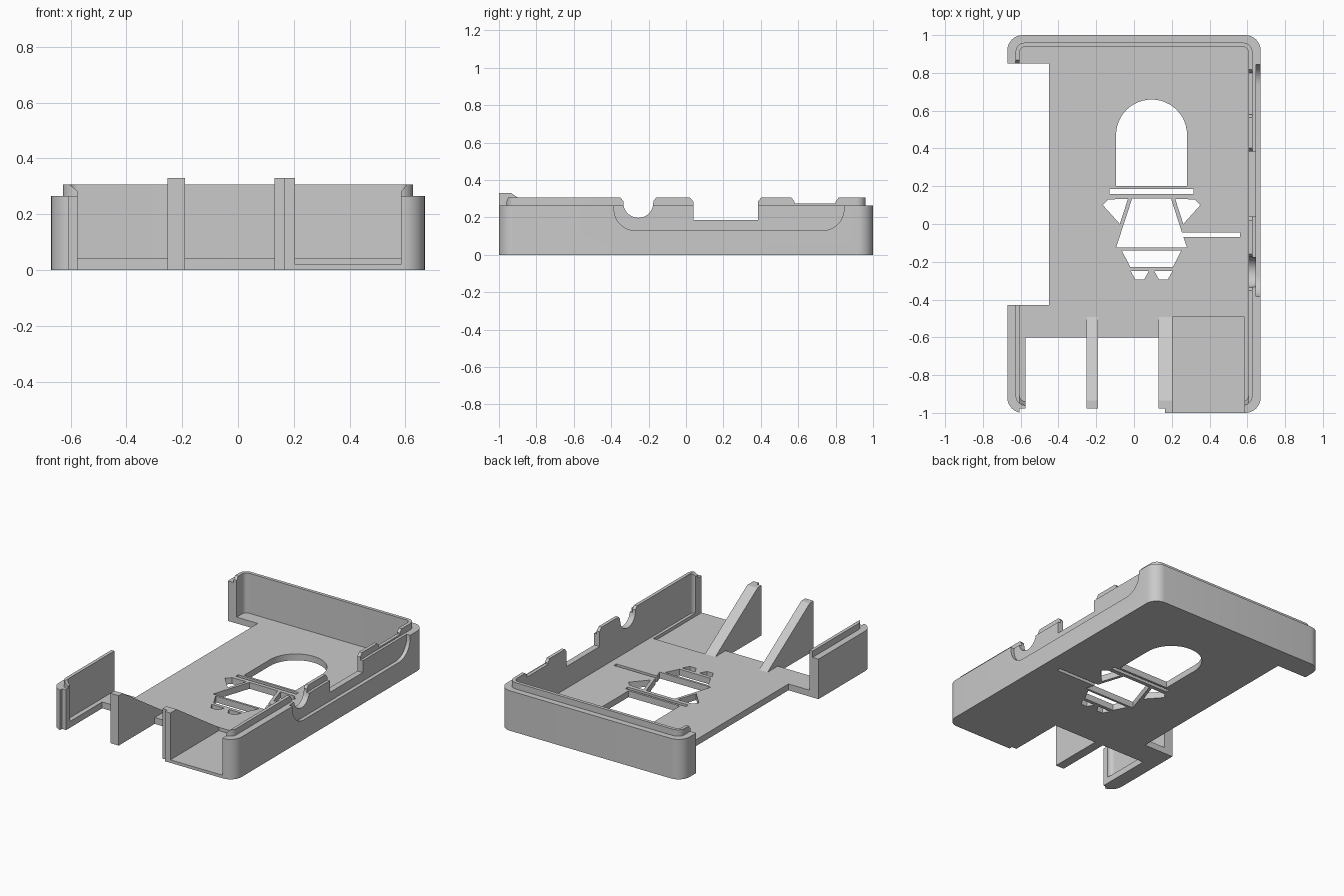
import bpy
import bmesh
from math import cos, sin, pi

if "Cube" in bpy.data.objects:
    bpy.data.objects.remove(bpy.data.objects["Cube"])

grey = bpy.data.materials.new("plain_grey")
grey.use_nodes = True
colour = (0.59, 0.59, 0.59, 1)
grey.diffuse_color = colour
grey.node_tree.nodes["Principled BSDF"].inputs["Base Color"].default_value = colour


def arc(cx, cy, r, start, end, steps=8):
    """Points along an arc, angles in quarter turns."""
    angles = [(start + (end - start) * i / steps) * pi / 2 for i in range(steps + 1)]
    return [(cx + r * cos(a), cy + r * sin(a)) for a in angles]


def rounded(hx, hy, r):
    corners = [(1, 1), (-1, 1), (-1, -1), (1, -1)]
    pts = []
    for q, (sx, sy) in enumerate(corners):
        pts += arc(sx * (hx - r), sy * (hy - r), r, q, q + 1)
    return pts


def rect(a0, a1, b0, b1):
    return [(a0, b0), (a1, b0), (a1, b1), (a0, b1)]


def prism(name, pts, lo, hi, axis="z"):
    """Extrude a flat outline along one axis; its points use the other two."""
    k = "xyz".index(axis)

    def place(a, b, depth):
        co = [a, b]
        co.insert(k, depth)
        return co

    bm = bmesh.new()
    face = bm.faces.new([bm.verts.new(place(a, b, lo)) for a, b in pts])
    new = bmesh.ops.extrude_face_region(bm, geom=[face])["geom"]
    moved = [v for v in new if isinstance(v, bmesh.types.BMVert)]
    bmesh.ops.translate(bm, verts=moved, vec=place(0, 0, hi - lo))
    bmesh.ops.recalc_face_normals(bm, faces=bm.faces)
    mesh = bpy.data.meshes.new(name)
    bm.to_mesh(mesh)
    bm.free()
    mesh.materials.append(grey)
    ob = bpy.data.objects.new(name, mesh)
    bpy.context.collection.objects.link(ob)
    return ob


def combine(body, tool, operation="DIFFERENCE"):
    mod = body.modifiers.new("combine", "BOOLEAN")
    mod.operation, mod.solver, mod.object = operation, "EXACT", tool
    graph = bpy.context.evaluated_depsgraph_get()
    mesh = bpy.data.meshes.new_from_object(body.evaluated_get(graph))
    body.modifiers.clear()
    body.data = mesh
    bpy.data.objects.remove(tool)


def cut(pts, lo, hi, axis="z"):
    combine(tray, prism("cutter", pts, lo, hi, axis))


# Tray with raised inner lip, hollowed out
FLOOR = 0.042
tray = prism("case_tray", rounded(0.67, 1.0, 0.08), 0, 0.265)
combine(tray, prism("lip", rounded(0.627, 0.96, 0.05), 0.01, 0.307), "UNION")
cut(rounded(0.605, 0.938, 0.03), FLOOR, 0.5)

# Open front between short corner returns with sloped tops
cut([(-0.575, FLOOR), (0.585, FLOOR), (0.585, 0.283), (0.607, 0.307), (0.607, 0.4),
     (-0.605, 0.4), (-0.605, 0.307), (-0.575, 0.283)], -1.1, -0.85, "y")

# Side gap, front opening and the shallow bay
cut(rect(-0.8, -0.45, -0.43, 0.85), -0.1, 0.5)
cut(rect(-0.575, 0.165, -1.1, -0.6), -0.1, 0.5)
cut(rect(-0.605, -0.5, -1.1, -0.977), -0.1, 0.5)
cut(rect(0.205, 0.585, -1.1, -0.493), 0.02, 0.5)

# Sloped end of the lip beside the gap
cut([(0.83, 0.285), (0.85, 0.285), (0.885, 0.33), (0.83, 0.33)], -0.8, -0.5, "x")

# Recess on the outside of the left wall
recess = [(-0.385, 0.4)] + arc(-0.27, 0.245, 0.115, 2, 3) + arc(0.73, 0.245, 0.115, 3, 4) + [(0.845, 0.4)]
cut(recess, 0.645, 0.8, "x")

# Connector notches through the left wall
cut([(-0.385, 0.35), (-0.335, 0.287)] + arc(-0.255, 0.278, 0.08, 2, 4, 16)
    + [(-0.175, 0.287), (-0.125, 0.35)], 0.55, 0.8, "x")
cut([(0.04, 0.187), (0.385, 0.187), (0.385, 0.285), (0.435, 0.35),
     (-0.02, 0.35), (0.04, 0.285)], 0.55, 0.8, "x")
cut([(0.58, 0.275), (0.80, 0.275), (0.80, 0.285), (0.85, 0.35),
     (0.53, 0.35), (0.58, 0.285)], 0.55, 0.8, "x")

# Arched window and narrow slot in the floor
MID = 0.093
cut(arc(MID, 0.471, 0.188, 0, 2, 24) + [(MID - 0.188, 0.2), (MID + 0.188, 0.2)], -0.1, 0.1)
cut(rect(MID - 0.222, MID + 0.222, 0.16, 0.185), -0.1, 0.1)

# Central vent with its long side slit, and the jaw vent below it
cut([(-0.01, 0.135), (0.196, 0.135), (0.254, -0.045), (0.56, -0.045), (0.56, -0.07),
     (0.262, -0.07), (0.281, -0.125), (-0.095, -0.125)], -0.1, 0.1)
cut([(-0.065, -0.14), (0.251, -0.14), (0.206, -0.227), (-0.02, -0.227)], -0.1, 0.1)

# Mirrored side vents and small lower vents
for s in (-1, 1):
    for shape in ([(0.258, 0.1), (0.228, 0.13), (0.125, 0.133), (0.168, 0.0)],
                  [(0.015, -0.25), (0.11, -0.25), (0.085, -0.295), (0.04, -0.295)]):
        cut([(MID + s * x, y) for x, y in shape], -0.1, 0.1)

# Sloping support ribs at the front
for x0, x1, front in ((-0.252, -0.19, -0.977), (0.13, 0.165, -0.977), (0.165, 0.205, -1.0)):
    profile = [(front, 0), (-0.58, 0), (-0.493, FLOOR), (-0.935, 0.33), (front, 0.33)]
    combine(tray, prism("rib", profile, x0, x1, "x"), "UNION")

# Smooth the rounded corners, keep edges crisp
bpy.ops.object.select_all(action="DESELECT")
tray.select_set(True)
bpy.context.view_layer.objects.active = tray
bpy.ops.object.shade_smooth_by_angle(angle=pi / 6)
